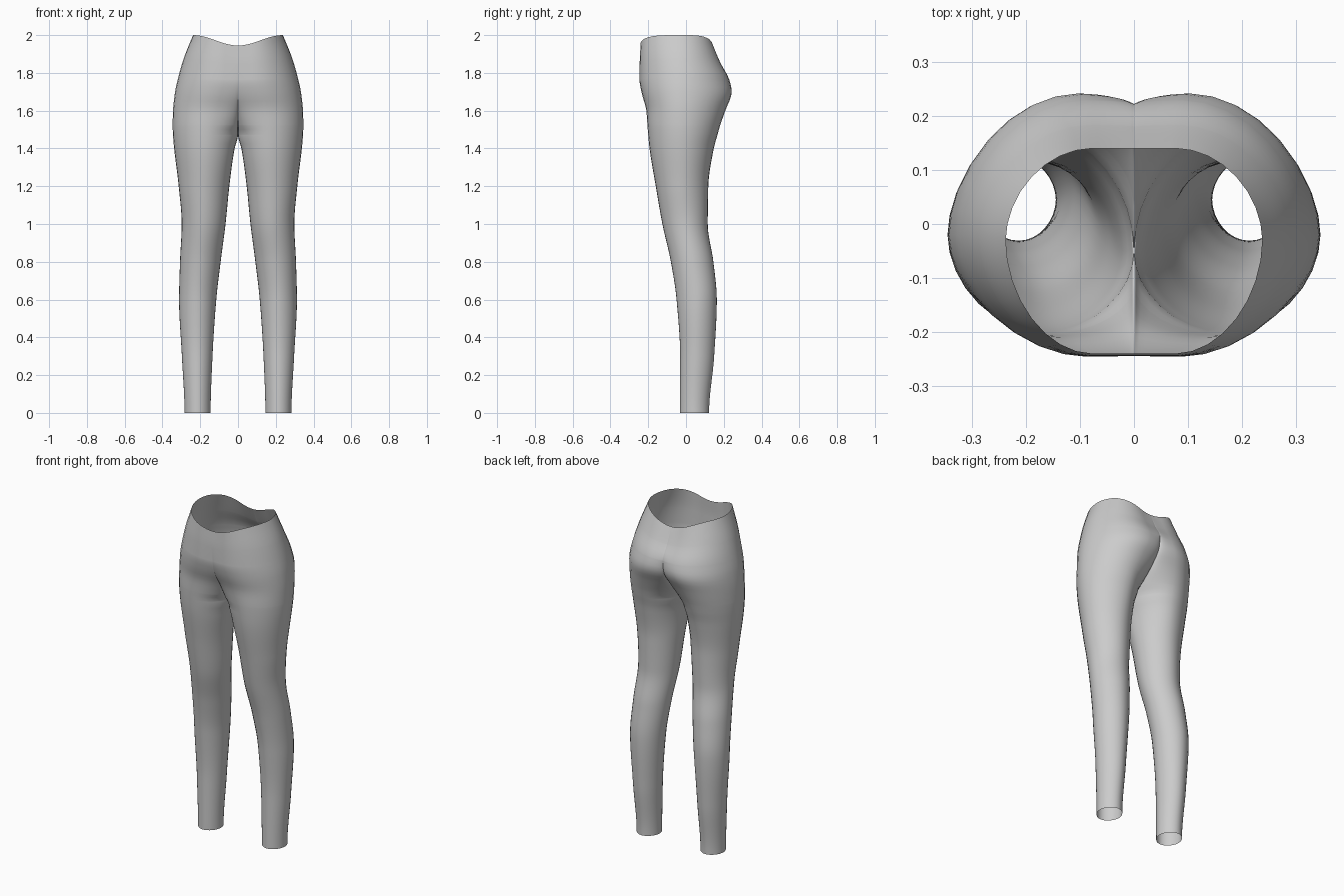
import bpy, bmesh, math

if "Cube" in bpy.data.objects:
    bpy.data.objects.remove(bpy.data.objects["Cube"])

# Section levels for one leg / half of the seat:
# z, inner x, seam front y, seam back y, x of front/back crest, front y, back y, outer x, outer y
LEVELS = [
    (0.00, .145, .045, .045, .214, -.032, .122, .283, .045),
    (0.30, .135, .055, .055, .214, -.031, .149, .297, .055),
    (0.60, .115, .060, .060, .213, -.050, .163, .312, .060),
    (0.80, .092, .040, .040, .200, -.080, .145, .307, .035),
    (1.00, .066, .000, .000, .182, -.125, .115, .298, .000),
    (1.20, .046, -.02, -.02, .178, -.160, .118, .314, -.02),
    (1.40, .018, -.05, -.05, .170, -.193, .147, .338, -.02),
    (1.47, .000, -.05, -.05, .165, -.200, .166, .344, -.02),
    (1.52, .000, -.11, .030, .160, -.204, .180, .346, -.02),
    (1.60, .000, -.17, .140, .140, -.210, .208, .344, -.02),
    (1.70, .000, -.228, .215, .105, -.236, .242, .333, -.02),
    (1.77, .000, -.243, .222, .090, -.246, .230, .318, -.02),
    (1.88, .000, -.245, .180, .085, -.245, .183, .286, -.025),
    (2.00, .000, -.240, .140, .080, -.240, .140, .238, -.03),
]
RINGS, STEPS = 80, 8
Z = [r[0] for r in LEVELS]


def slope(i, c):
    """Monotone slope of column c at level i."""
    if i in (0, len(Z) - 1):
        return 0 if i == 0 else (LEVELS[i][c] - LEVELS[i-1][c]) / (Z[i] - Z[i-1])
    a = (LEVELS[i][c] - LEVELS[i-1][c]) / (Z[i] - Z[i-1])
    b = (LEVELS[i+1][c] - LEVELS[i][c]) / (Z[i+1] - Z[i])
    return 0 if a * b <= 0 else 2 * a * b / (a + b)


def section(z):
    """Smoothly interpolated section values at height z."""
    i = max(k for k in range(len(Z) - 1) if Z[k] <= z)
    h = Z[i+1] - Z[i]
    t = (z - Z[i]) / h
    return [(2*t**3 - 3*t*t + 1) * LEVELS[i][c] + (3*t*t - 2*t**3) * LEVELS[i+1][c]
            + h * (t**3 - 2*t*t + t) * slope(i, c) + h * (t**3 - t*t) * slope(i+1, c)
            for c in range(1, 9)]


def ring(z):
    """Four quarter-ellipse arcs: seam, front crest, outer side, back crest, seam."""
    xi, sf, sb, xm, yf, yb, xo, yo = section(z)
    arcs = [(xi, sf, yf, True), (xo, yo, yf, False), (xo, yo, yb, True), (xi, sb, yb, False)]
    pts = []
    for k, (xs, ys, yc, rising) in enumerate(arcs):
        for j in range(STEPS + (k == 3)):
            t = j / STEPS if rising else 1 - j / STEPS
            s = math.sin(t * math.pi / 2) ** 1.06
            c = max(0, math.cos(t * math.pi / 2)) ** 1.06
            x, y = xm + (xs - xm) * c, ys + (yc - ys) * s
            # waistband dips at front and back centre
            w = max(0, (z - 1.7) / 0.3) ** 1.2
            dip = (.055 if y < 0 else .065) * w * (.5 + .5 * math.cos(math.pi * min(1, x / xo)))
            pts.append((x, y, z - dip))
    return pts


# Leggings: one open surface, right half lofted then mirrored
bm = bmesh.new()
heights = sorted({round(2 * i / RINGS, 4) for i in range(RINGS + 1)} | set(Z))
rows = [[bm.verts.new(p) for p in ring(z)] for z in heights]
for a, b in zip(rows, rows[1:]):
    for j in range(len(a) - 1):
        bm.faces.new((a[j], a[j+1], b[j+1], b[j]))
bmesh.ops.remove_doubles(bm, verts=bm.verts, dist=1e-4)
bmesh.ops.recalc_face_normals(bm, faces=bm.faces)
mesh = bpy.data.meshes.new("leggings")
bm.to_mesh(mesh)
bm.free()
obj = bpy.data.objects.new("leggings", mesh)
bpy.context.collection.objects.link(obj)
mesh.polygons.foreach_set("use_smooth", [True] * len(mesh.polygons))
mirror = obj.modifiers.new("mirror", 'MIRROR')
mirror.merge_threshold = 0.0005
